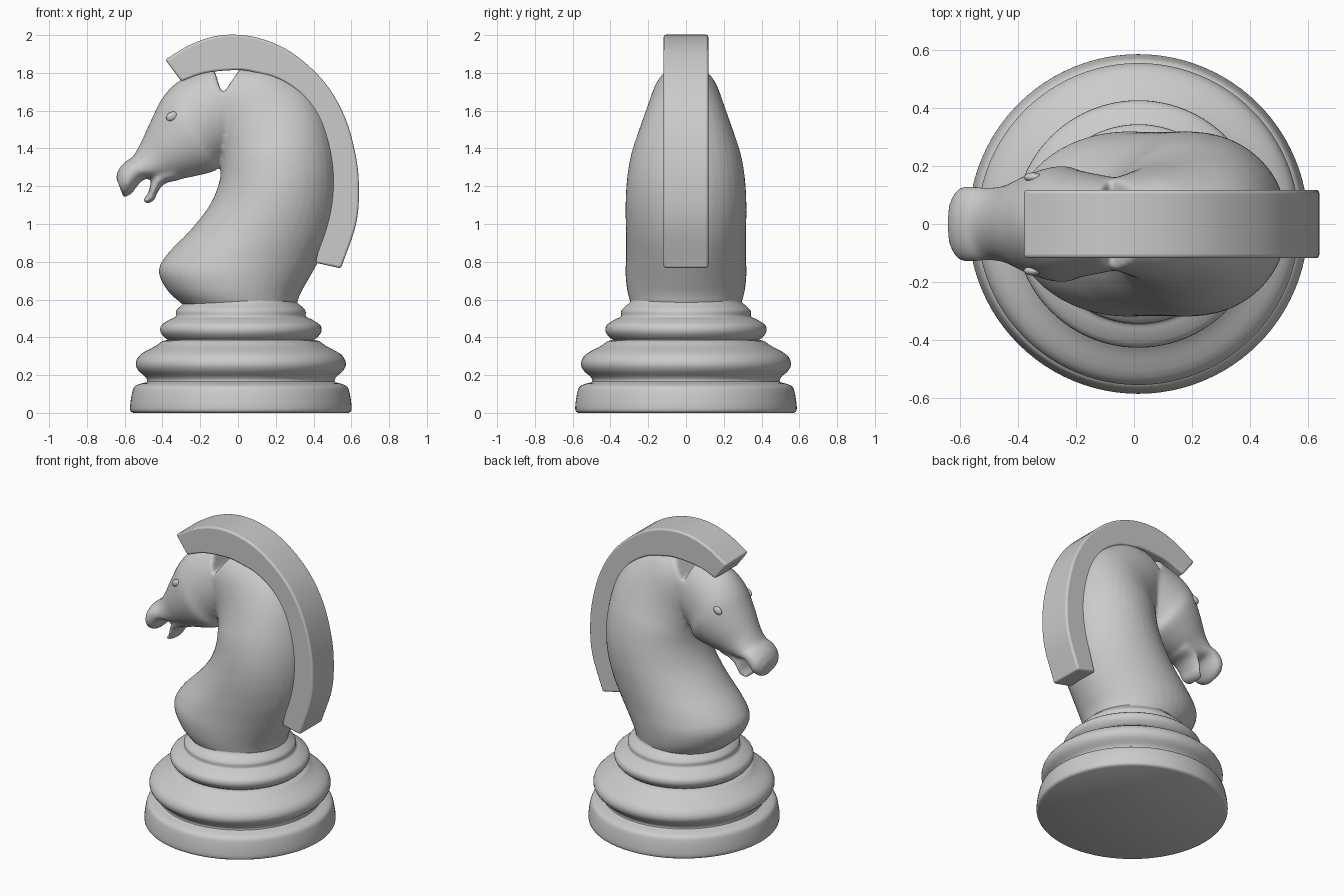
import bpy, bmesh
from math import cos, sin, pi
from mathutils import Vector

if "Cube" in bpy.data.objects:
    bpy.data.objects.remove(bpy.data.objects["Cube"])


def smooth_rows(rows, n):
    """Catmull-Rom interpolation of rows of numbers, n steps per span."""
    v = [Vector(r) for r in rows]
    v = [v[0] * 2 - v[1]] + v + [v[-1] * 2 - v[-2]]
    out = []
    for i in range(1, len(v) - 2):
        a, b, c, d = v[i - 1:i + 3]
        for k in range(n):
            t = k / n
            out.append(0.5 * (b * 2 + (c - a) * t + (a * 2 - b * 5 + c * 4 - d) * t * t
                              + (b * 3 - a - c * 3 + d) * t ** 3))
    return out + [v[-2]]


def skin(bm, rings):
    """Join closed rings of points and cap both ends."""
    vs = [[bm.verts.new(p) for p in r] for r in rings]
    m = len(vs[0])
    for a, b in zip(vs, vs[1:]):
        for i in range(m):
            j = (i + 1) % m
            bm.faces.new((a[i], a[j], b[j], b[i]))
    bm.faces.new(vs[0])
    bm.faces.new(vs[-1])


def finish(bm, name):
    bmesh.ops.recalc_face_normals(bm, faces=bm.faces)
    me = bpy.data.meshes.new(name)
    bm.to_mesh(me)
    bm.free()
    ob = bpy.data.objects.new(name, me)
    bpy.context.collection.objects.link(ob)
    bpy.ops.object.select_all(action='DESELECT')
    ob.select_set(True)
    bpy.context.view_layer.objects.active = ob
    return ob


def oval(row, n=40):
    """Oval section between two points on the xz plane, half width w."""
    ax, az, bx, bz, w = row
    pts = []
    for i in range(n):
        t = 2 * pi * i / n
        u = cos(t) / 2
        pts.append(((ax + bx) / 2 + (bx - ax) * u, max(w, 0.01) * sin(t),
                    (az + bz) / 2 + (bz - az) * u))
    return pts


# turned base: radius, height
profile = [(.57, 0), (.585, .012), (.585, .05), (.575, .11), (.562, .14), (.53, .155),
           (.497, .165), (.505, .19), (.543, .225), (.556, .265), (.53, .31), (.45, .355),
           (.415, .38), (.388, .387), (.405, .40), (.426, .43), (.42, .465), (.375, .495),
           (.345, .51), (.343, .54), (.32, .565), (.298, .585), (.292, .605)]
bm = bmesh.new()
skin(bm, [[(.015 + r * cos(2 * pi * i / 96), r * sin(2 * pi * i / 96), z) for i in range(96)]
          for r, z in smooth_rows(profile, 3)])
finish(bm, "turned_base")
bpy.ops.object.shade_smooth_by_angle(angle=0.8)

# sections: front/under point, back/top point, half width
neck = [(-.29, .57, .31, .57, .29), (-.375, .65, .33, .63, .31), (-.42, .75, .375, .71, .32),
        (-.375, .84, .43, .81, .318), (-.25, .97, .485, .94, .318), (-.15, 1.10, .52, 1.09, .32),
        (-.10, 1.22, .53, 1.25, .313), (-.09, 1.32, .51, 1.42, .29), (-.10, 1.37, .455, 1.60, .25),
        (-.12, 1.43, .36, 1.73, .213), (-.15, 1.50, .19, 1.83, .18), (-.18, 1.54, .03, 1.85, .155)]
head = [(0, 1.42, -.13, 1.83, .16), (-.09, 1.335, -.30, 1.765, .185),
        (-.115, 1.285, -.395, 1.675, .20), (-.22, 1.255, -.46, 1.55, .175),
        (-.33, 1.235, -.515, 1.43, .138), (-.425, 1.235, -.555, 1.36, .126),
        (-.50, 1.235, -.59, 1.335, .13), (-.565, 1.16, -.625, 1.30, .128),
        (-.605, 1.14, -.647, 1.25, .09)]
jaw = [(-.32, 1.23, -.36, 1.32, .11), (-.385, 1.215, -.43, 1.28, .105),
       (-.425, 1.17, -.46, 1.225, .095), (-.445, 1.125, -.475, 1.165, .085),
       (-.478, 1.107, -.507, 1.125, .06)]
bm = bmesh.new()
for part in (neck, head, jaw):
    skin(bm, [oval(r) for r in smooth_rows(part, 5)])
body = finish(bm, "horse_head_and_neck")
# fuse the three forms into one soft skin
rem = body.modifiers.new("fuse", 'REMESH')
rem.mode = 'VOXEL'
rem.voxel_size = 0.011
rem.use_smooth_shade = True
sm = body.modifiers.new("soften", 'SMOOTH')
sm.factor = 0.5
sm.iterations = 10

# eyes seated on the surface of the head
dg = bpy.context.evaluated_depsgraph_get()
surface = body.evaluated_get(dg)
for side, name in ((-1, "eye_near"), (1, "eye_far")):
    hit, loc, nor, idx = surface.ray_cast(Vector((-.35, side, 1.57)), Vector((0, -side, 0)))
    y = loc.y if hit else side * .15
    bm = bmesh.new()
    bmesh.ops.create_uvsphere(bm, u_segments=24, v_segments=12, radius=1)
    eye = finish(bm, name)
    eye.location = (-.35, y, 1.57)
    eye.scale = (.032, .016, .023)
    eye.rotation_euler = (0, -.5, 0)
    bpy.ops.object.shade_smooth()

# mane: outer point, inner point along the crest
mane = [(-.385, 1.87, -.30, 1.755), (-.24, 1.955, -.17, 1.80), (-.08, 2.0, 0, 1.815),
        (.10, 1.987, .10, 1.80), (.28, 1.91, .22, 1.765), (.45, 1.76, .34, 1.68),
        (.56, 1.58, .42, 1.55), (.62, 1.38, .47, 1.40), (.64, 1.20, .49, 1.22),
        (.625, 1.0, .475, 1.05), (.545, .765, .41, .795)]
bm = bmesh.new()
skin(bm, [[(a, -.118, b), (a, .118, b), (c, .118, d), (c, -.118, d)]
          for a, b, c, d in smooth_rows(mane, 6)])
crest = finish(bm, "mane")
bev = crest.modifiers.new("soft_edges", 'BEVEL')
bev.width = 0.012
bev.segments = 3
bev.angle_limit = 0.8
bpy.ops.object.shade_smooth_by_angle(angle=0.7)
